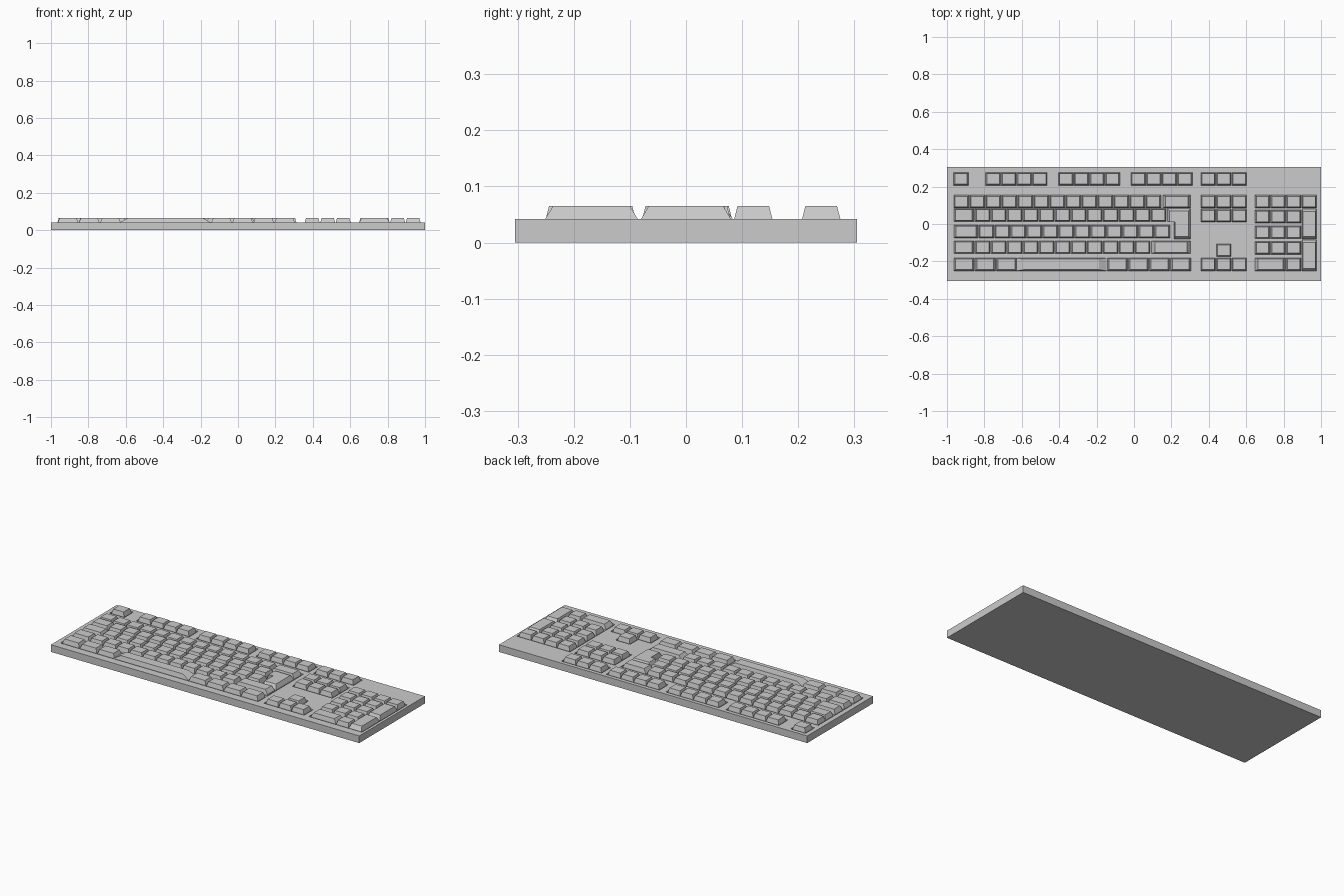
import bpy, bmesh

if "Cube" in bpy.data.objects:
    bpy.data.objects.remove(bpy.data.objects["Cube"])

FLOOR, DECK, TOP = 0.034, 0.042, 0.065
TAPER = 0.83
KEY_H = 0.068


def box(x0, x1, y0, y1):
    return [(x0, y0), (x1, y0), (x1, y1), (x0, y1)]


def run(x, y, count, pitch, width, h=KEY_H):
    """A row of equal keys; x is the left edge, y the front edge."""
    return [box(x + i * pitch, x + i * pitch + width, y, y + h) for i in range(count)]


def build(name, outlines, levels):
    """Stack each outline through (z, scale) levels into a closed solid."""
    bm = bmesh.new()
    for pts in outlines:
        xs, ys = [p[0] for p in pts], [p[1] for p in pts]
        cx, cy = (min(xs) + max(xs)) / 2, (min(ys) + max(ys)) / 2
        rings = [[bm.verts.new((cx + (x - cx) * s, cy + (y - cy) * s, z)) for x, y in pts]
                 for z, s in levels]
        n = len(pts)
        for a, b in zip(rings, rings[1:]):
            for i in range(n):
                j = (i + 1) % n
                bm.faces.new((a[i], a[j], b[j], b[i]))
        bm.faces.new(rings[0][::-1])
        bm.faces.new(rings[-1])
    bmesh.ops.recalc_face_normals(bm, faces=bm.faces)
    me = bpy.data.meshes.new(name)
    bm.to_mesh(me)
    bm.free()
    ob = bpy.data.objects.new(name, me)
    bpy.context.collection.objects.link(ob)
    return ob


def keys(name, outlines):
    return build(name, outlines, [(FLOOR, 1), (DECK, 1), (TOP, TAPER)])


# front edges of the rows, back to front
F, R1, R2, R3, R4, R5 = 0.207, 0.086, 0.014, -0.074, -0.158, -0.25
L, R = -0.963, 0.302
P, W = 0.0855, 0.081

# function row
keys("function_keys", run(-0.965, F, 1, 0, 0.08)
     + [k for x in (-0.793, -0.404, -0.017) for k in run(x, F, 4, 0.083, 0.08)])

# main typing block
keys("letter_keys", run(L, R1, 13, P, W) + run(-0.85, R2, 12, P, W)
     + run(-0.83, R3, 12, P, W) + run(-0.85, R4, 11, P, W))
keys("wide_keys", [box(0.155, R, R1, R1 + KEY_H), box(L, -0.856, R2, R2 + KEY_H),
                   box(L, -0.835, R3, R3 + KEY_H), box(L, -0.856, R4, R4 + KEY_H),
                   box(0.094, R, R4, R4 + KEY_H)])
keys("modifier_keys", run(L, R5, 3, 0.1135, 0.108) + run(-0.142, R5, 4, 0.1125, 0.108))
keys("space_bar", [box(-0.63, -0.147, R5, R5 + KEY_H)])
keys("return_key", [[(0.215, -0.08), (R, -0.08), (R, 0.083), (0.18, 0.083),
                     (0.18, 0.014), (0.215, 0.014)]])

# navigation cluster and arrows
NX, NP, NW = 0.357, 0.083, 0.079
keys("navigation_keys", [k for y in (F, R1, 0.011) for k in run(NX, y, 3, NP, NW)])
keys("arrow_keys", run(NX, R5, 3, NP, NW) + run(NX + NP, -0.175, 1, NP, NW))

# number pad
X = 0.648
keys("number_pad_keys", run(X, R1, 4, NP, NW)
     + [k for y in (0.006, -0.078, -0.162) for k in run(X, y, 3, NP, NW)]
     + run(X, R5, 1, 0, NP + NW) + run(X + 2 * NP, R5, 1, 0, NW))
keys("tall_pad_keys", [box(X + 3 * NP, X + 3 * NP + NW, y0, y1)
                       for y0, y1 in ((-0.08, 0.08), (-0.251, -0.086))])

# board with a shallow well around each key group
board = build("board", [box(-1, 1, -0.305, 0.305)], [(0, 1), (DECK, 1)])
fy = (F - 0.008, F + KEY_H + 0.008)
wells = [box(-0.973, -0.877, *fy), box(-0.801, -0.456, *fy), box(-0.412, -0.067, *fy),
         box(-0.025, 0.32, *fy), box(0.349, 0.61, *fy),
         box(-0.971, 0.312, -0.258, 0.162), box(0.349, 0.61, 0.003, 0.162),
         box(0.64, 0.984, -0.258, 0.162),
         [(0.349, -0.258), (0.61, -0.258), (0.61, -0.174), (0.527, -0.174),
          (0.527, -0.099), (0.432, -0.099), (0.432, -0.174), (0.349, -0.174)]]
cutter = build("well_cutter", wells, [(FLOOR, 1), (0.1, 1)])
mod = board.modifiers.new("wells", 'BOOLEAN')
mod.operation, mod.solver, mod.object = 'DIFFERENCE', 'EXACT', cutter
bpy.context.view_layer.objects.active = board
bpy.ops.object.modifier_apply(modifier=mod.name)
bpy.data.objects.remove(cutter)
